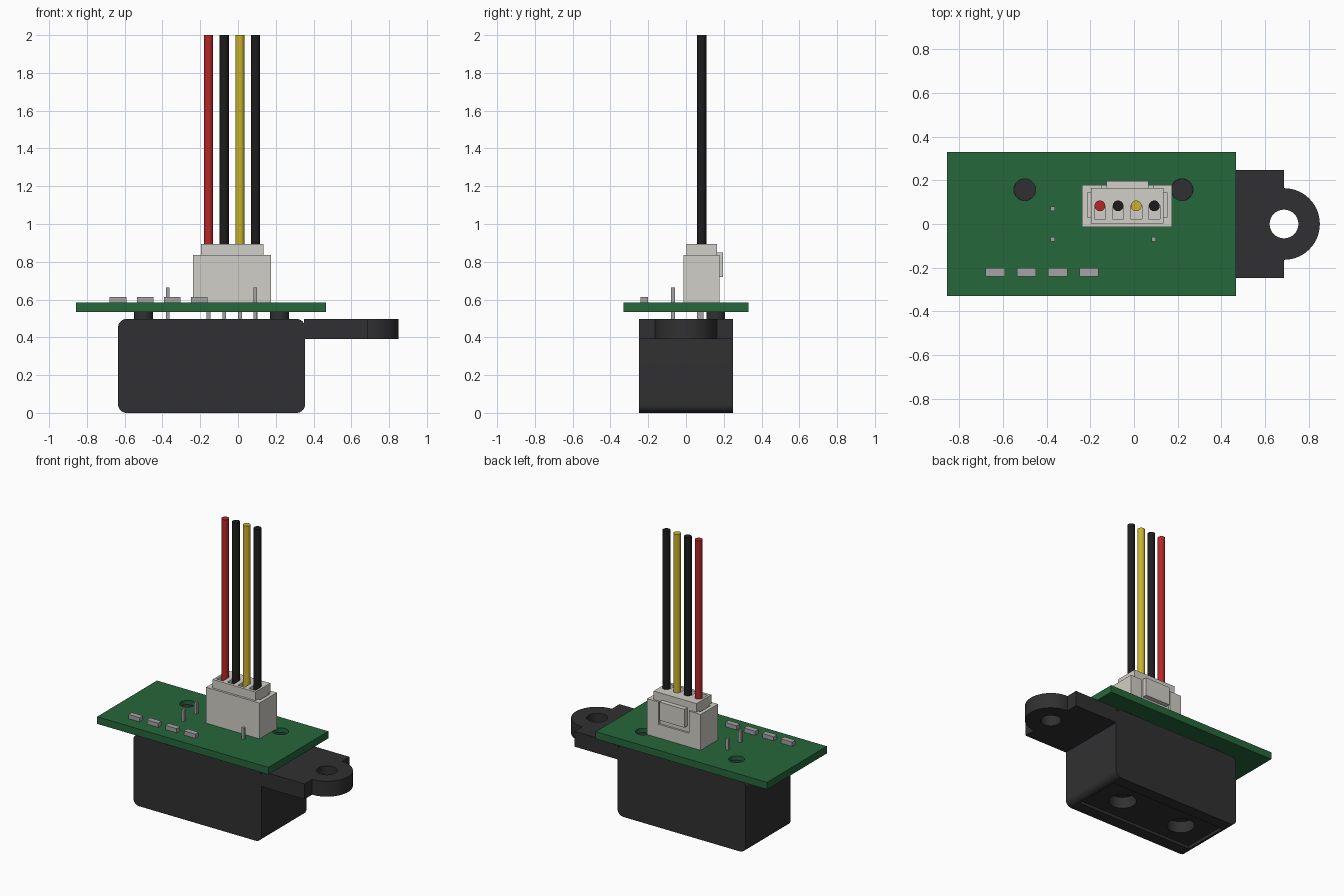
import bpy, bmesh, math

if "Cube" in bpy.data.objects:
    bpy.data.objects.remove(bpy.data.objects["Cube"])

def material(name, r, g, b):
    m = bpy.data.materials.new(name)
    m.diffuse_color = (r, g, b, 1)
    m.use_nodes = True
    m.node_tree.nodes["Principled BSDF"].inputs["Base Color"].default_value = m.diffuse_color
    return m

BLACK = material("black_plastic", .030, .030, .032)
GREEN = material("board_green", .019, .135, .044)
CREAM = material("cream_plastic", .64, .62, .57)
METAL = material("metal_grey", .37, .37, .37)
RED = material("red_wire", .46, .02, .02)
DARK = material("black_wire", .012, .012, .012)
YELLOW = material("yellow_wire", .60, .45, .025)

def finish(ob, name, mat, smooth=False):
    ob.name = name
    if mat:
        ob.data.materials.append(mat)
    if smooth:
        bpy.ops.object.select_all(action='DESELECT')
        ob.select_set(True)
        bpy.context.view_layer.objects.active = ob
        bpy.ops.object.shade_smooth_by_angle(angle=math.radians(35))
    return ob

def box(name, x, y, z, mat=None):
    """Box from three (low, high) ranges."""
    bm = bmesh.new()
    bmesh.ops.create_cube(bm, size=1)
    for v in bm.verts:
        v.co = [lo + (c + .5) * (hi - lo) for c, (lo, hi) in zip(v.co, (x, y, z))]
    me = bpy.data.meshes.new(name)
    bm.to_mesh(me)
    bm.free()
    ob = bpy.data.objects.new(name, me)
    bpy.context.collection.objects.link(ob)
    return finish(ob, name, mat)

def cylinder(name, x, y, r, z, mat=None, n=32):
    bpy.ops.mesh.primitive_cylinder_add(vertices=n, radius=r, depth=z[1] - z[0],
                                        location=(x, y, sum(z) / 2))
    return finish(bpy.context.object, name, mat, True)

def prism(name, pts, vec, mat):
    """Extrude a closed profile along a vector."""
    bm = bmesh.new()
    f = bm.faces.new([bm.verts.new(p) for p in pts])
    ext = bmesh.ops.extrude_face_region(bm, geom=[f])['geom']
    bmesh.ops.translate(bm, vec=vec, verts=[g for g in ext if isinstance(g, bmesh.types.BMVert)])
    bmesh.ops.recalc_face_normals(bm, faces=bm.faces)
    me = bpy.data.meshes.new(name)
    bm.to_mesh(me)
    bm.free()
    ob = bpy.data.objects.new(name, me)
    bpy.context.collection.objects.link(ob)
    return finish(ob, name, mat)

def cut(ob, *cutters):
    bpy.context.view_layer.objects.active = ob
    for c in cutters:
        m = ob.modifiers.new("cut", 'BOOLEAN')
        m.operation, m.solver, m.object = 'DIFFERENCE', 'EXACT', c
        bpy.ops.object.modifier_apply(modifier=m.name)
        bpy.data.objects.remove(c)
    return ob

# Sensor body: rounded in the front profile, recessed window and two lens wells below
R = .045
profile = []
for cx, cz, start in ((.355 - R, R, -90), (.355 - R, .497 - R, 0),
                      (-.635 + R, .497 - R, 90), (-.635 + R, R, 180)):
    for i in range(9):
        a = math.radians(start + i * 90 / 8)
        profile.append((cx + R * math.cos(a), -.248, cz + R * math.sin(a)))
body = prism("sensor_body", profile, (0, .496, 0), BLACK)
cut(body, box("window_cutter", (-.59, .31), (-.165, .165), (-.1, .02)),
    cylinder("lens_cutter", -.385, 0, .088, (-.05, .10)),
    cylinder("lens_cutter", .095, 0, .088, (-.05, .10)))
finish(body, "sensor_body", None, True)

# Mounting ear with a screw hole
E, RO = .687, .164
ear = [(.35, -.248, .39), (E, -.248, .39)]
ear += [(E + RO * math.cos(a), RO * math.sin(a), .39)
        for a in (math.radians(-90 + 180 * i / 24) for i in range(25))]
ear += [(E, .248, .39), (.35, .248, .39)]
tab = prism("mounting_ear", ear, (0, 0, .107), BLACK)
cut(tab, cylinder("screw_cutter", E, 0, .066, (.3, .6)))
finish(tab, "mounting_ear", None, True)

# Circuit board standing on two bosses
board = box("circuit_board", (-.857, .466), (-.33, .33), (.535, .585), GREEN)
for x in (-.5, .22):
    cut(board, cylinder("boss_cutter", x, .157, .05, (.5, .62)))
    cylinder("board_boss", x, .157, .0495, (.48, .555), BLACK)

# Solder posts and surface components
for x in (-.372, .091):
    for y in (-.069, .069):
        box("solder_post", (x - .01, x + .01), (y - .01, y + .01), (.48, .665), METAL)
for i in range(4):
    x = -.635 + .143 * i
    box("chip_component", (x - .044, x + .044), (-.24, -.202), (.58, .614), METAL)

# Connector socket: notched back wall and side slots
socket = box("connector_socket", (-.238, .175), (-.013, .178), (.584, .835), CREAM)
cut(socket, box("notch_cutter", (-.148, .086), (.155, .3), (.68, .9)),
    box("slot_cutter", (-.213, -.19), (.03, .145), (.65, .9)),
    box("slot_cutter", (.128, .15), (.03, .145), (.65, .9)))

# Plug with terminal windows and a latch
wires = [(-.156, RED), (-.073, DARK), (.010, YELLOW), (.093, DARK)]
plug = box("connector_plug", (-.197, .134), (.002, .165), (.62, .895), CREAM)
for x, _ in wires:
    cut(plug, box("terminal_cutter", (x - .026, x + .026), (.022, .085), (.80, .95)))
box("plug_latch", (-.126, .066), (.16, .197), (.72, .848), CREAM)

# Wires and the contact pins below the board
for x, mat in wires:
    cylinder("wire", x, .083, .0245, (.78, 2.0), mat, 24)
    box("contact_pin", (x - .01, x + .01), (.073, .093), (.49, .62), METAL)
